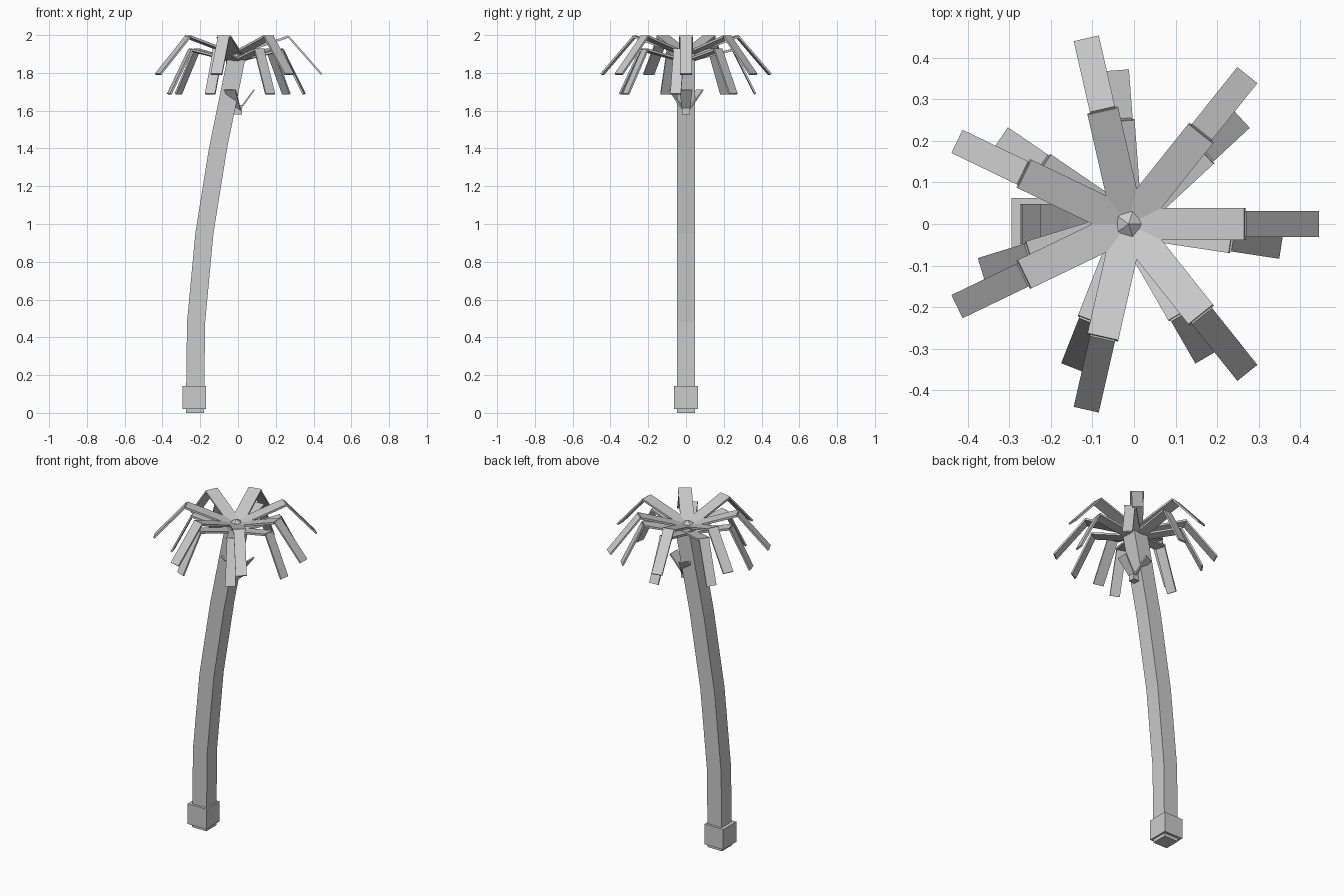
import bpy, bmesh
from math import cos, sin, tau, radians
from mathutils import Vector

old = bpy.data.objects.get("Cube")
if old:
    bpy.data.objects.remove(old, do_unlink=True)

grey = bpy.data.materials.new("pale grey")
grey.use_nodes = True
colour = (0.6, 0.6, 0.6, 1)
grey.diffuse_color = colour
grey.node_tree.nodes["Principled BSDF"].inputs["Base Color"].default_value = colour


def finish(name, bm):
    bmesh.ops.recalc_face_normals(bm, faces=bm.faces)
    mesh = bpy.data.meshes.new(name)
    bm.to_mesh(mesh)
    bm.free()
    mesh.materials.append(grey)
    obj = bpy.data.objects.new(name, mesh)
    bpy.context.collection.objects.link(obj)
    return obj


def loft(name, rings):
    """Skin four-cornered rings into a closed bar."""
    bm = bmesh.new()
    loops = [[bm.verts.new(p) for p in ring] for ring in rings]
    for a, b in zip(loops, loops[1:]):
        for i in range(4):
            j = (i + 1) % 4
            bm.faces.new((a[i], a[j], b[j], b[i]))
    bm.faces.new(loops[0])
    bm.faces.new(loops[-1])
    return finish(name, bm)


def plate(name, centre, angle, start, end, w0, w1, thick):
    """Thin bar between two (radius, height) points, turned about centre."""
    out = Vector((cos(angle), sin(angle), 0))
    side = Vector((-sin(angle), cos(angle), 0))
    p, q = (centre + out * r + Vector((0, 0, z)) for r, z in (start, end))
    up = (q - p).cross(side).normalized() * thick / 2
    return loft(name, [[c + side * (s * w / 2) + up * t
                        for s, t in ((-1, -1), (1, -1), (1, 1), (-1, 1))]
                       for c, w in ((p, w0), (q, w1))])


def square(x, z, half):
    return [(x + half * a, half * b, z)
            for a, b in ((-1, -1), (1, -1), (1, 1), (-1, 1))]


# Bent trunk and its foot block
path = [(-0.228, 0), (-0.222, 0.48), (-0.178, 0.95), (-0.106, 1.4), (-0.01, 1.87)]
loft("trunk", [square(x, z, 0.048) for x, z in path])
loft("foot_block", [square(-0.232, z, 0.063) for z in (0.02, 0.143)])

# Two tiers of folded fronds
crown = Vector((-0.013, 0, 0))
tiers = [
    ("upper", 0, (0, 1.895), (0.28, 1.992), (0.455, 1.793), 0.076, 0.062),
    ("lower", radians(-8.6), (0, 1.86), (0.25, 1.922), (0.367, 1.688), 0.066, 0.057),
]
for tier, turn, root, bend, tip, w_in, w_out in tiers:
    for i in range(7):
        a = turn + tau * i / 7
        plate(f"{tier}_frond_inner_{i}", crown, a, root, bend, w_in, w_in, 0.012)
        plate(f"{tier}_frond_outer_{i}", crown, a, bend, tip, w_out, w_out, 0.01)

# Faceted crown bud
bm = bmesh.new()
bmesh.ops.create_icosphere(bm, subdivisions=1, radius=0.056)
bmesh.ops.translate(bm, verts=bm.verts, vec=(-0.013, 0, 1.875))
finish("crown_bud", bm)

# Small sprig beside the trunk
sprig = Vector((0, 0, 0))
loft("sprig_stem", [square(0.0, z, 0.02) for z in (1.58, 1.63)])
for i in range(3):
    plate(f"sprig_leaf_{i}", sprig, tau * i / 3, (0.005, 1.6), (0.085, 1.71),
          0.04, 0.068, 0.008)
